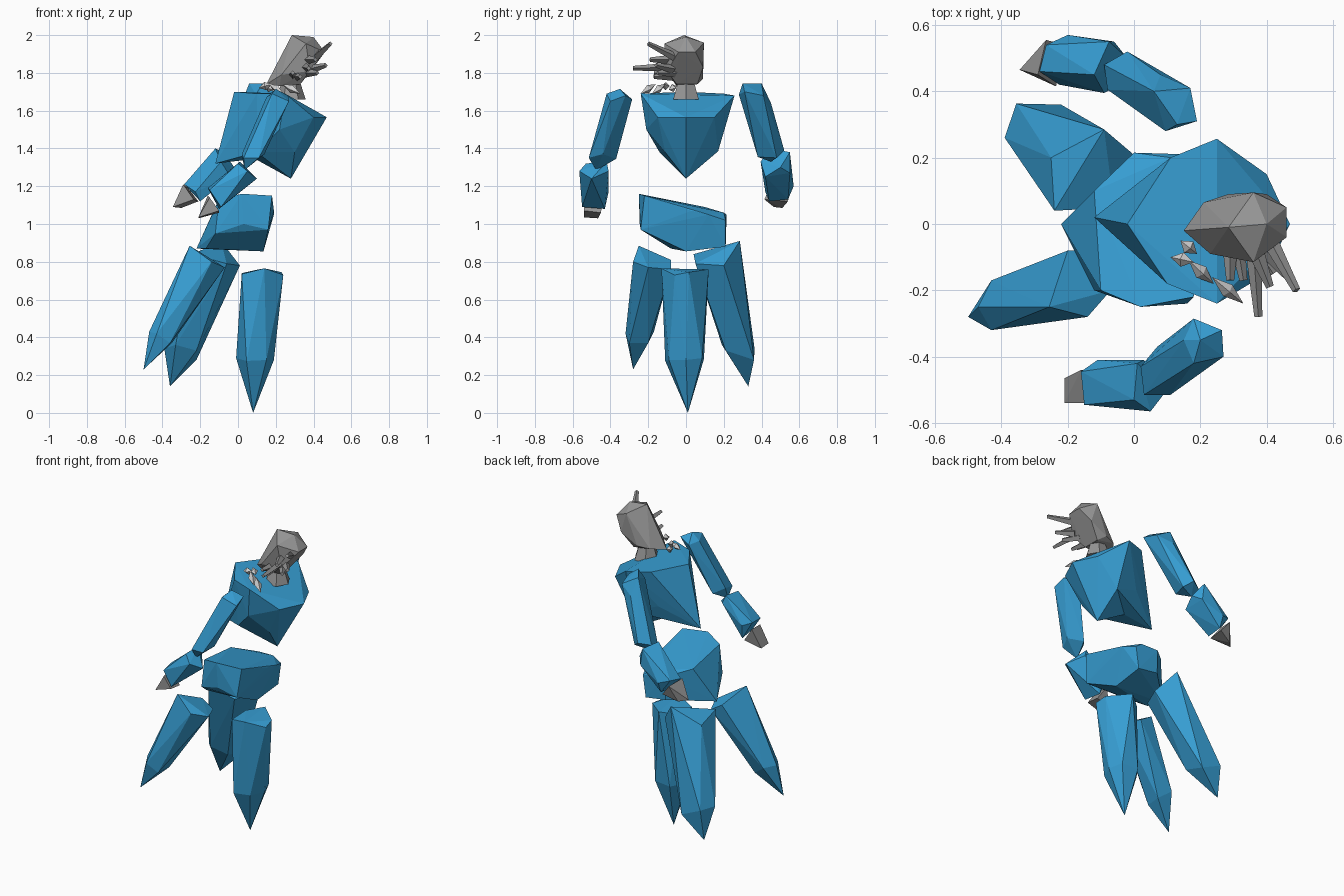
import bpy, bmesh, math
from mathutils import Vector

def material(name, rgb):
    m = bpy.data.materials.new(name)
    m.diffuse_color = (*rgb, 1)
    return m

BLUE = material("crystal blue", (0.038, 0.345, 0.66))
GRAY = material("stone gray", (0.31, 0.31, 0.31))
PALE = material("pale stone", (0.62, 0.62, 0.62))

def rock(name, mat, *rings, dent=None):
    """Faceted block: convex skin around a few corner rings.
    dent = (end, end, new middle) pushes the middle of one edge inwards."""
    bm = bmesh.new()
    verts = [bm.verts.new(p) for ring in rings for p in ring]
    res = bmesh.ops.convex_hull(bm, input=verts)
    junk = {v for v in res["geom_interior"] + res["geom_unused"]
            if isinstance(v, bmesh.types.BMVert)}
    if junk:
        bmesh.ops.delete(bm, geom=list(junk), context='VERTS')
    if dent:
        a, b = (min(bm.verts, key=lambda v: (v.co - Vector(p)).length) for p in dent[:2])
        edge = bm.edges.get((a, b))
        if edge:
            new = bmesh.ops.subdivide_edges(bm, edges=[edge], cuts=1)["geom_inner"]
            for v in new:
                if isinstance(v, bmesh.types.BMVert):
                    v.co = dent[2]
            bmesh.ops.triangulate(bm, faces=bm.faces)
    bmesh.ops.recalc_face_normals(bm, faces=bm.faces)
    me = bpy.data.meshes.new(name)
    bm.to_mesh(me)
    bm.free()
    me.materials.append(mat)
    ob = bpy.data.objects.new(name, me)
    bpy.context.collection.objects.link(ob)
    return ob

def ring(c, axis, r, n=4):
    """n points around an axis through c."""
    q = Vector(axis).to_track_quat('Z', 'Y')
    return [Vector(c) + q @ Vector((r * math.cos(math.tau * i / n),
                                    r * math.sin(math.tau * i / n), 0)) for i in range(n)]

# Legs: top ring, ankle ring, pointed foot
rock("front_leg", BLUE,
     [(.24, -.06, .73), (.23, .015, .745), (.02, -.09, .735), (.11, .12, .76),
      (.14, -.13, .765), (.02, .05, .74)],
     [(.045, -.11, .275), (.19, 0, .28), (.16, .085, .29), (-.01, .01, .29),
      (.05, .095, .285), (.15, -.09, .28)],
     [(.08, .01, 0)])
rock("back_right_leg", BLUE,
     [(-.256, -.25, .885), (-.20, -.08, .81), (-.14, -.28, .80), (-.07, -.20, .77),
      (-.12, -.08, .76)],
     [(-.43, -.17, .43), (-.43, -.32, .42), (-.47, -.25, .43), (-.35, -.20, .37),
      (-.36, -.30, .37)],
     [(-.50, -.28, .23)])
rock("back_left_leg", BLUE,
     [(-.24, .04, .84), (-.09, .285, .91), (.01, .20, .78), (-.06, .05, .79),
      (-.25, .20, .80)],
     [(-.355, .363, .34), (-.39, .26, .34), (-.22, .36, .28), (-.33, .19, .36),
      (-.22, .21, .33)],
     [(-.36, .33, .14)])

# Pelvis: tilted wedge
rock("pelvis", BLUE,
     [(.02, -.25, 1.16), (.18, -.22, 1.15), (.19, .03, 1.07), (.19, .12, 1.05),
      (.11, .20, 1.06), (0, .215, 1.05), (-.12, .10, 1.09), (-.10, -.20, 1.13)],
     [(.16, -.24, .97), (.03, -.245, 1.0), (.135, 0, .855), (.14, .21, .88),
      (.16, .21, 1.02), (0, .21, .90), (-.22, 0, .87), (-.17, -.08, .87),
      (-.12, -.20, .95)])

# Chest: flat top, ridge at the back, keel at the front, hollow underneath
rock("chest", BLUE,
     [(-.02, 0, 1.70), (.11, .20, 1.69), (.25, .257, 1.68), (.25, -.24, 1.69),
      (.10, -.18, 1.69)],
     [(.40, -.15, 1.565), (.47, 0, 1.565), (.40, .15, 1.565), (.22, -.21, 1.50)],
     [(.27, .17, 1.385), (.30, -.11, 1.38), (.10, .14, 1.45), (.10, -.14, 1.38),
      (-.12, .02, 1.32), (.28, 0, 1.24)],
     dent=((-.12, .02, 1.32), (.28, 0, 1.24), (.09, .02, 1.345)))

# Neck and head
rock("neck", GRAY, ring((.28, 0, 1.66), (0, 0, 1), .078, 6),
     ring((.28, 0, 1.76), (0, 0, 1), .046, 6))
rock("head", GRAY,
     [(.285, -.01, 2.0), (.40, 0, 1.99), (.36, .095, 1.96), (.36, -.115, 1.955),
      (.46, .05, 1.91), (.46, -.04, 1.91)],
     [(.40, .09, 1.83), (.38, -.10, 1.81), (.285, .09, 1.77), (.23, -.09, 1.79),
      (.15, -.02, 1.74), (.21, .065, 1.76), (.33, .06, 1.74), (.33, -.05, 1.74),
      (.22, -.05, 1.73)])

# Spikes on the face: base to tip
spikes = [((.41, -.05, 1.88), (.49, -.20, 1.955)), ((.36, -.08, 1.83), (.375, -.28, 1.825)),
          ((.39, -.07, 1.82), (.465, -.16, 1.84)), ((.37, -.09, 1.87), (.41, -.19, 1.87)),
          ((.29, -.06, 1.79), (.29, -.17, 1.80)), ((.31, -.05, 1.78), (.33, -.17, 1.78)),
          ((.36, -.06, 1.80), (.42, -.15, 1.80))]
for i, (a, b) in enumerate(spikes):
    d = Vector(b) - Vector(a)
    rock(f"face_spike_{i}", GRAY, ring(a, d, .024), ring(b, d, .012))

# Loose shards floating over the shoulder
shards = [((.14, -.05, 1.73), (.19, -.09, 1.71)), ((.11, -.10, 1.72), (.18, -.115, 1.74)),
          ((.165, -.11, 1.74), (.24, -.18, 1.69)), ((.235, -.16, 1.74), (.33, -.24, 1.69))]
for i, (a, b) in enumerate(shards):
    a, b = Vector(a), Vector(b)
    rock(f"shard_{i}", PALE, [a, b], ring((a + b) / 2, b - a, .022))

# Right arm
rock("right_upper_arm", BLUE,
     [(.18, -.285, 1.66), (.20, -.35, 1.715), (.265, -.32, 1.68), (.27, -.40, 1.65),
      (.18, -.42, 1.69), (.15, -.35, 1.67)],
     [(.02, -.43, 1.37), (.07, -.37, 1.345), (.14, -.44, 1.37), (.03, -.515, 1.35),
      (.11, -.515, 1.35), (.035, -.475, 1.285)])
rock("right_forearm", BLUE,
     [(.01, -.42, 1.33), (.10, -.50, 1.24), (.05, -.565, 1.28), (.03, -.41, 1.28),
      (0, -.53, 1.32)],
     [(-.16, -.445, 1.19), (-.15, -.545, 1.18), (-.11, -.41, 1.17), (-.09, -.55, 1.09),
      (-.10, -.43, 1.08)])
rock("right_hand", GRAY,
     [(-.16, -.44, 1.15), (-.15, -.54, 1.14), (-.10, -.45, 1.06), (-.10, -.54, 1.07)],
     [(-.21, -.465, 1.03), (-.21, -.54, 1.035)])

# Left arm
rock("left_upper_arm", BLUE,
     [(.13, .30, 1.745), (.06, .40, 1.745), (.095, .28, 1.685), (.19, .31, 1.70),
      (.17, .41, 1.68), (.08, .45, 1.64)],
     [(-.02, .52, 1.39), (-.08, .405, 1.37), (-.09, .48, 1.38), (0, .38, 1.355),
      (.03, .48, 1.35), (-.06, .45, 1.33)])
rock("left_forearm", BLUE,
     [(-.12, .45, 1.40), (-.075, .55, 1.38), (-.02, .50, 1.30), (-.09, .395, 1.33),
      (-.04, .42, 1.25), (-.06, .55, 1.27)],
     [(-.285, .46, 1.21), (-.265, .54, 1.22), (-.20, .57, 1.20), (-.225, .42, 1.17),
      (-.20, .54, 1.13), (-.20, .44, 1.12)])
rock("left_hand", GRAY,
     [(-.29, .45, 1.21), (-.265, .555, 1.19), (-.235, .415, 1.13), (-.21, .54, 1.12)],
     [(-.345, .465, 1.09), (-.30, .51, 1.085)])
